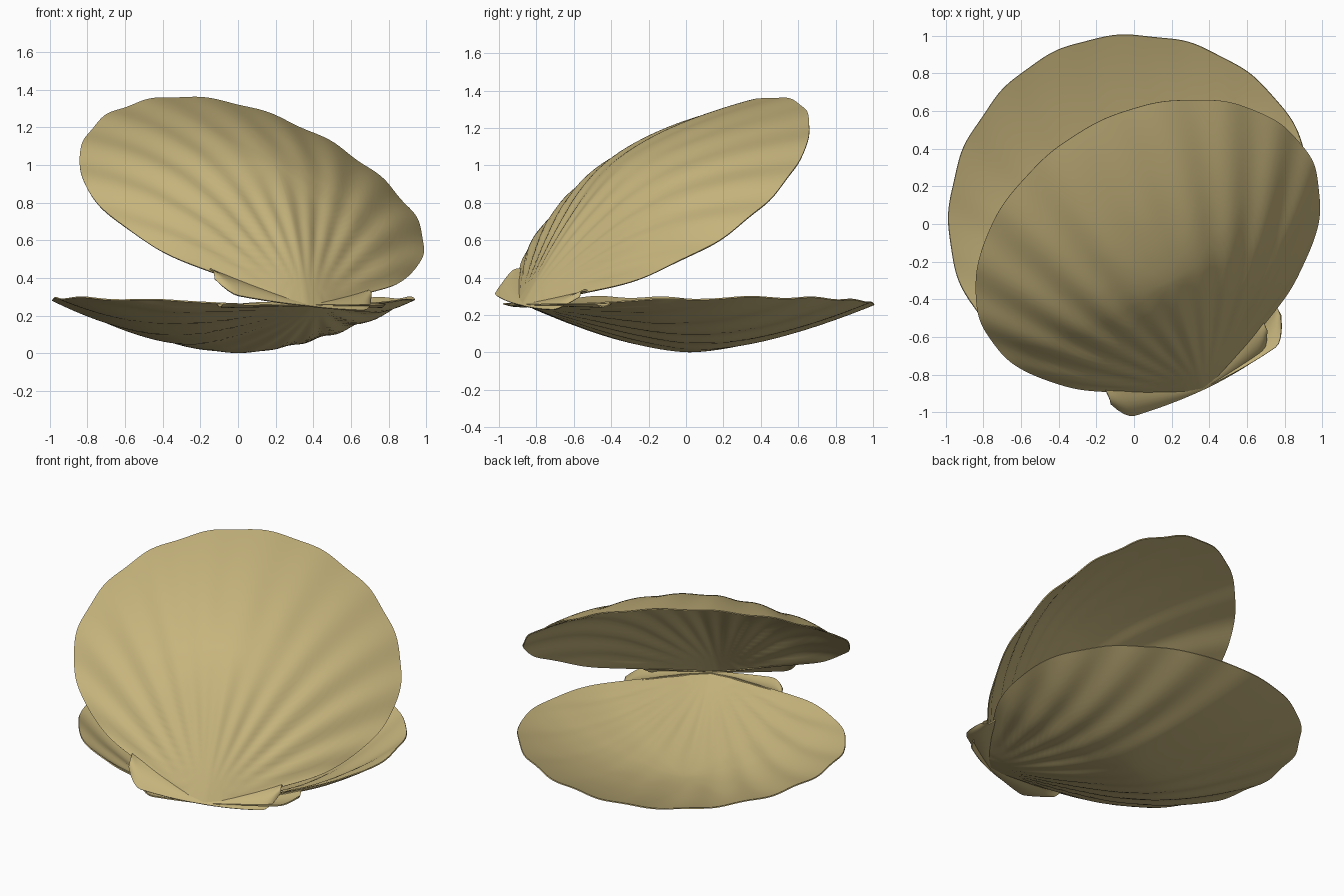
import bpy, bmesh, math
from mathutils import Matrix, Vector

if "Cube" in bpy.data.objects:
    bpy.data.objects.remove(bpy.data.objects["Cube"])

shell_mat = bpy.data.materials.new("shell_tan")
shell_mat.diffuse_color = (0.57, 0.46, 0.205, 1)
shell_mat.use_nodes = True
shell_mat.node_tree.nodes["Principled BSDF"].inputs["Base Color"].default_value = shell_mat.diffuse_color

LENGTH, MID, DEPTH = 1.90, 0.93, 0.25
# half outline: (distance from beak, half width)
HALF = [(0, 0), (.03, .10), (.11, .26), (.22, .46), (.37, .68), (.55, .83), (.75, .94), (.97, .98),
        (1.2, .95), (1.42, .85), (1.62, .69), (1.78, .46), (1.87, .24), (LENGTH, 0)]


def polar_radius(angle):
    """Rim distance from valve centre, angle 0 = away from the beak."""
    angle = abs((angle + math.pi) % (2 * math.pi) - math.pi)
    pts = [(math.atan2(w, a - MID), math.hypot(w, a - MID)) for a, w in reversed(HALF)]
    for i, ((t0, r0), (t1, r1)) in enumerate(zip(pts, pts[1:])):
        if angle <= t1 + 1e-6:
            m0 = (r1 - pts[i - 1][1]) / (t1 - pts[i - 1][0]) if i else 0
            m1 = ((pts[i + 2][1] - r0) / (pts[i + 2][0] - t0)) if i + 2 < len(pts) else (r1 - r0) / (t1 - t0)
            d = t1 - t0
            s = (angle - t0) / d
            return ((2*s**3 - 3*s**2 + 1) * r0 + (s**3 - 2*s**2 + s) * d * m0
                    + (3*s**2 - 2*s**3) * r1 + (s**3 - s**2) * d * m1)
    return pts[-1][1]


def finish(bm, name, matrix):
    bmesh.ops.transform(bm, matrix=matrix, verts=bm.verts)
    bmesh.ops.recalc_face_normals(bm, faces=bm.faces)
    me = bpy.data.meshes.new(name)
    bm.to_mesh(me)
    bm.free()
    ob = bpy.data.objects.new(name, me)
    bpy.context.collection.objects.link(ob)
    me.materials.append(shell_mat)
    for p in me.polygons:
        p.use_smooth = True
    wall = ob.modifiers.new("wall", 'SOLIDIFY')
    wall.thickness = 0.007
    wall.offset = 0
    crisp = ob.modifiers.new("crisp_rim", 'EDGE_SPLIT')
    crisp.split_angle = math.radians(45)
    return ob


def valve(name, matrix, side):
    """Ribbed dish; side = -1 bulges down, +1 bulges up."""
    bm = bmesh.new()
    rings, seg = 32, 320
    radii = [polar_radius(2 * math.pi * j / seg) for j in range(seg)]

    def point(rho, j):
        ang = 2 * math.pi * j / seg
        r = rho * radii[j]
        u, a = r * math.sin(ang), MID + r * math.cos(ang)
        phi = math.atan2(u, max(a, 1e-4) + .04)
        wave = math.cos(phi * 34)
        far = min(math.hypot(u, a) / .5, 1)
        strength = far * (.35 + .65 * min(1, abs(phi) / .7)) * (1 - .4 * rho ** 4) * min(1, 2.5 * rho)
        grow = 1 + .004 * wave * far * rho ** 8
        h = DEPTH * (1 - rho ** 1.55) + .009 * strength * wave - .04 * math.sin(ang) ** 2 * rho ** 3
        return (u * grow, MID + (a - MID) * grow, side * h)

    centre = bm.verts.new(point(0, 0))
    prev = None
    for k in range(1, rings + 1):
        ring = [bm.verts.new(point(k / rings, j)) for j in range(seg)]
        for j in range(seg):
            n = (j + 1) % seg
            if prev:
                bm.faces.new((prev[j], ring[j], ring[n], prev[n]))
            else:
                bm.faces.new((centre, ring[j], ring[n]))
        prev = ring
    return finish(bm, name, matrix)


def rim_distance(u):
    for (a0, w0), (a1, w1) in zip(HALF, HALF[1:]):
        if u <= w1:
            return a0 + (a1 - a0) * (u - w0) / (w1 - w0)


def ear(name, matrix, side, lr, width):
    """Small wing between the hinge line and the valve edge, outer corner rounded."""
    bm = bmesh.new()
    nu, nv = 20, 6
    grid = []
    for i in range(nu + 1):
        t = i / nu
        low = rim_distance(t * width) + .012
        top = -.012 + .05 * t ** 2 + .12 * max(0, (t - .8) / .2) ** 2
        row = []
        for j in range(nv + 1):
            v = j / nv
            a = top + (low - top) * v
            h = side * (.018 * t * math.sin(math.pi * v) - .008 * t)
            row.append(bm.verts.new((lr * t * width, a, h)))
        grid.append(row)
    for i in range(nu):
        for j in range(nv):
            bm.faces.new((grid[i][j], grid[i + 1][j], grid[i + 1][j + 1], grid[i][j + 1]))
    return finish(bm, name, matrix)


# the pair is turned on the ground; the upper valve is hinged open
turn = Matrix.Rotation(math.radians(25), 4, 'Z')
lower = Matrix.Translation((.405, -.84, DEPTH + .004)) @ turn @ Matrix.Diagonal((1, 1.02, 1, 1))
upper = (Matrix.Translation((.365, -.87, .258)) @ turn
         @ Matrix.Rotation(math.radians(6), 4, 'Y') @ Matrix.Rotation(math.radians(36), 4, 'X')
         @ Matrix.Diagonal((1, .985, 1.08, 1)))

for part, m, side, left, right in (("lower", lower, -1, .46, .49), ("upper", upper, 1, .49, .43)):
    valve(part + "_valve", m, side)
    ear(part + "_ear_left", m, side, -1, left)
    ear(part + "_ear_right", m, side, 1, right)
